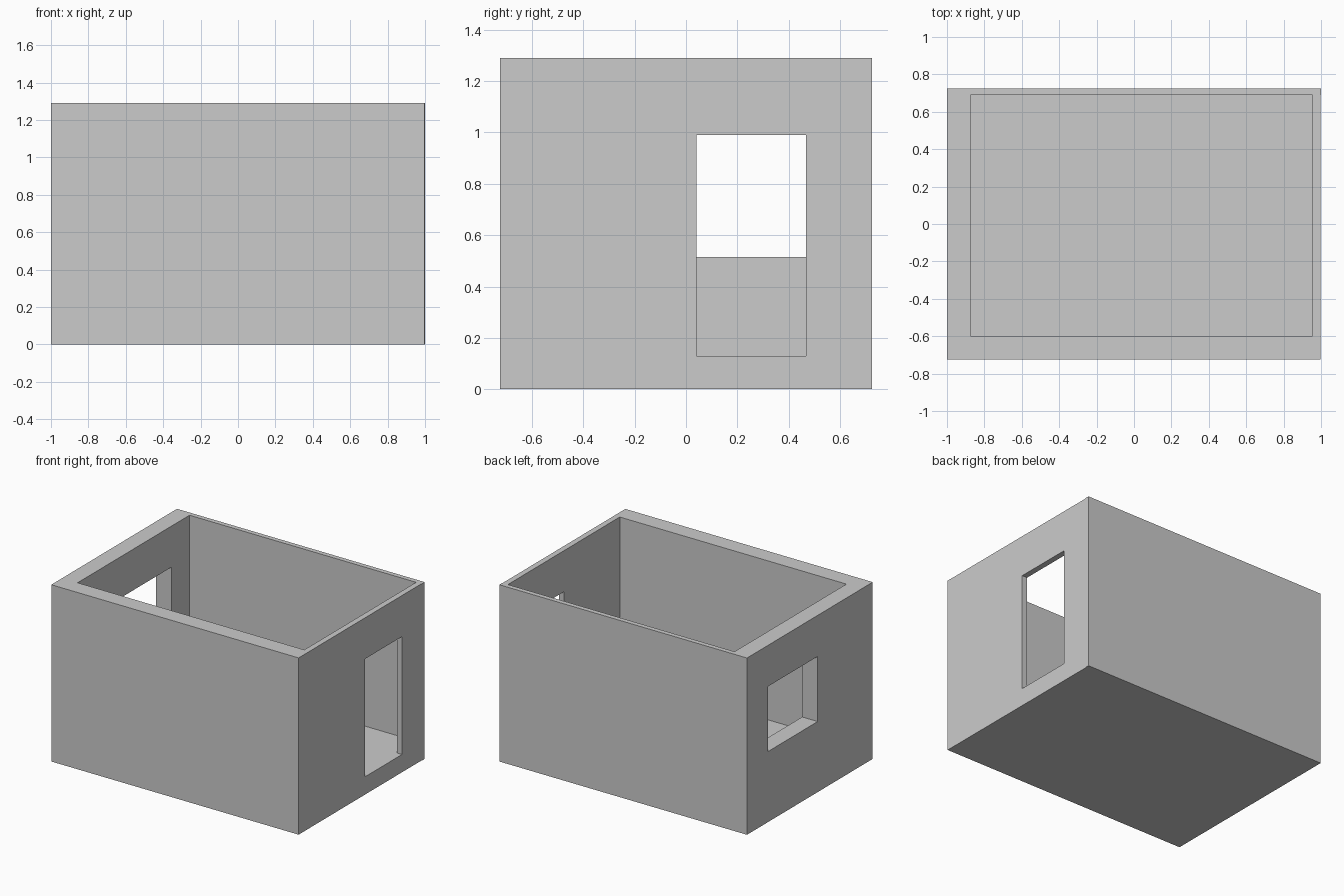
import bpy
import bmesh
from mathutils import Vector

if "Cube" in bpy.data.objects:
    bpy.data.objects.remove(bpy.data.objects["Cube"])

H = 1.29                      # wall height
XL, XR = -1.0, 0.997          # outer faces of left and right walls
YF, YB = -0.725, 0.725        # outer faces of front and back walls
IXL, IXR = -0.875, 0.955      # inner faces
IYF, IYB = -0.6, 0.69
FLOOR = 0.13


def box(name, lo, hi):
    """Axis-aligned box between two corners."""
    lo, hi = Vector(lo), Vector(hi)
    bm = bmesh.new()
    bmesh.ops.create_cube(bm, size=1)
    bmesh.ops.scale(bm, vec=hi - lo, verts=bm.verts)
    bmesh.ops.translate(bm, vec=(lo + hi) / 2, verts=bm.verts)
    mesh = bpy.data.meshes.new(name)
    bm.to_mesh(mesh)
    bm.free()
    ob = bpy.data.objects.new(name, mesh)
    bpy.context.collection.objects.link(ob)
    return ob


def cut_opening(wall, lo, hi):
    """Cut a rectangular hole, then drop the cutter."""
    cutter = box("cutter", lo, hi)
    cutter.hide_render = True
    mod = wall.modifiers.new("opening", 'BOOLEAN')
    mod.operation = 'DIFFERENCE'
    mod.solver = 'EXACT'
    mod.object = cutter
    bpy.context.view_layer.objects.active = wall
    bpy.ops.object.modifier_apply(modifier=mod.name)
    bpy.data.objects.remove(cutter)


# Floor slab
box("floor", (IXL, IYF, 0), (IXR, IYB, FLOOR))

# Front and back walls
box("front_wall", (XL, YF, 0), (XR, IYF, H))
box("back_wall", (XL, IYB, 0), (1.0, YB, H))

# Left wall with window
left = box("left_wall", (XL, IYF, 0), (IXL, IYB, H))
cut_opening(left, (-1.2, -0.09, 0.515), (-0.7, 0.48, 0.99))

# Right wall with doorway
right = box("right_wall", (IXR, IYF, 0), (XR, IYB, H))
cut_opening(right, (0.8, 0.04, FLOOR), (1.2, 0.467, 0.99))
